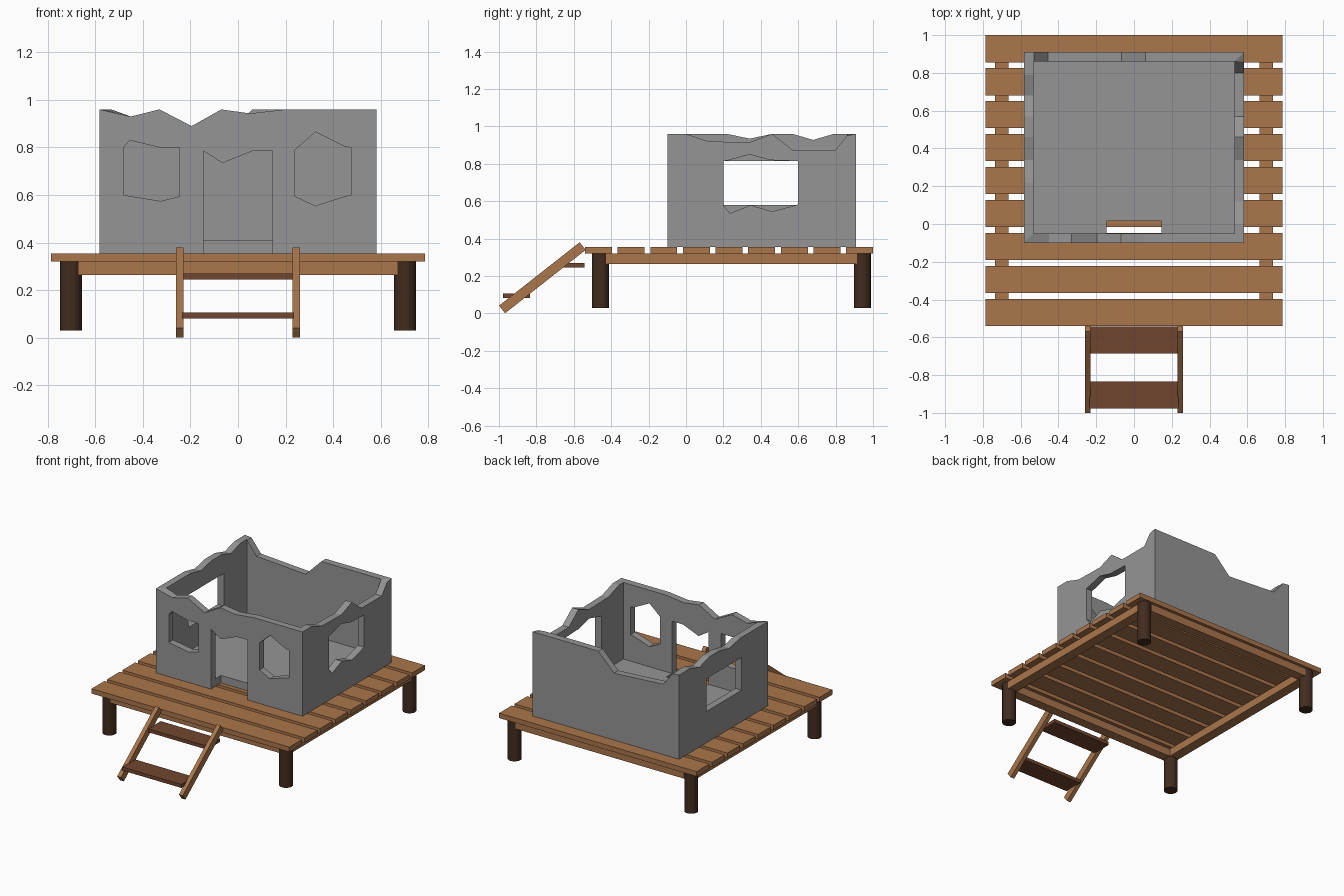
import bpy, bmesh, math
from mathutils import Matrix

cube = bpy.data.objects.get("Cube")
if cube:
    bpy.data.objects.remove(cube, do_unlink=True)


def material(name, rgb):
    m = bpy.data.materials.new(name)
    m.use_nodes = True
    m.diffuse_color = (*rgb, 1)
    m.node_tree.nodes["Principled BSDF"].inputs["Base Color"].default_value = (*rgb, 1)
    return m


STONE = material("grey_stone", (0.30, 0.30, 0.30))
PLANK = material("light_brown_wood", (0.40, 0.18, 0.07))
STEP = material("red_brown_wood", (0.165, 0.062, 0.029))
POST = material("dark_brown_wood", (0.055, 0.025, 0.013))


def finish(name, bm, mat):
    bmesh.ops.recalc_face_normals(bm, faces=bm.faces)
    me = bpy.data.meshes.new(name)
    bm.to_mesh(me)
    bm.free()
    ob = bpy.data.objects.new(name, me)
    bpy.context.collection.objects.link(ob)
    me.materials.append(mat)
    return ob


def box(name, x, y, z, mat, rot=0):
    """Box from (min, max) pairs, turned about its own x axis."""
    bm = bmesh.new()
    mid = [sum(r) / 2 for r in (x, y, z)]
    size = [r[1] - r[0] for r in (x, y, z)]
    turn = Matrix.Translation(mid) @ Matrix.Rotation(rot, 4, "X") @ Matrix.Diagonal((*size, 1))
    bmesh.ops.create_cube(bm, size=1, matrix=turn)
    return finish(name, bm, mat)


def prism(name, outer, inner, place, d0, d1, mat):
    """Solid between two matching outlines, at depths d0 and d1."""
    bm = bmesh.new()
    a = [bm.verts.new(place(u, d0, z)) for u, z in outer]
    b = [bm.verts.new(place(u, d1, z)) for u, z in inner]
    bm.faces.new(a)
    bm.faces.new(b[::-1])
    for i in range(len(a)):
        j = (i + 1) % len(a)
        bm.faces.new((a[i], b[i], b[j], a[j]))
    return finish(name, bm, mat)


def cut(ob, cutter):
    mod = ob.modifiers.new("opening", "BOOLEAN")
    mod.operation, mod.solver, mod.object = "DIFFERENCE", "EXACT", cutter
    bpy.context.view_layer.objects.active = ob
    bpy.ops.object.modifier_apply(modifier=mod.name)


# Deck: nine planks on a frame with four round posts
DECK = 0.355
for i in range(9):
    y = 1.0 - i * 0.1745
    box(f"deck_plank_{i + 1}", (-0.785, 0.785), (y - 0.144, y), (0.32, DECK), PLANK)
FRONT, BACK = -0.457, 0.943
for side, s in (("left", 1), ("right", -1)):
    box(f"{side}_deck_beam", sorted((s * 0.665, s * 0.737)), (FRONT, BACK), (0.265, 0.32), PLANK)
    for end, y in (("front", FRONT), ("back", BACK)):
        bm = bmesh.new()
        bmesh.ops.create_cone(bm, cap_ends=True, segments=16, radius1=0.046, radius2=0.046,
                              depth=0.29, matrix=Matrix.Translation((s * 0.702, y, 0.175)))
        finish(f"{end}_{side}_post", bm, POST)
for end, y in (("front", FRONT), ("back", BACK)):
    box(f"{end}_deck_beam", (-0.67, 0.67), (y - 0.035, y + 0.035), (0.265, 0.32), PLANK)

# Ladder: two sloping rails and two treads
slope = math.atan2(0.338, 0.43)
for side, x in (("left", 0.245), ("right", -0.245)):
    box(f"{side}_ladder_rail", (x - 0.015, x + 0.015), (-1.042, -0.494), (0.165, 0.217), PLANK, slope)
for name, y, z in (("upper", -0.685, 0.245), ("lower", -0.978, 0.082)):
    box(f"{name}_ladder_tread", (-0.235, 0.235), (y, y + 0.143), (z, z + 0.025), STEP)

# House: four mitred walls with broken tops
X, Y0, Y1, T = 0.5825, -0.10, 0.91, 0.05
TOP = 0.96
PLACES = {
    "front": lambda u, d, z: (u, Y0 + d, z),
    "back": lambda u, d, z: (u, Y1 - d, z),
    "left": lambda u, d, z: (X - d, u, z),
    "right": lambda u, d, z: (-X + d, u, z),
}
TOPS = {
    "front": [(-X, TOP), (-0.45, 0.93), (-0.33, TOP), (-0.195, 0.89), (-0.07, TOP),
              (0.05, 0.943), (0.2, TOP), (X, TOP)],
    "back": [(-X, TOP), (-0.53, 0.955), (-0.455, 0.86), (-0.065, 0.835), (0.06, TOP), (X, TOP)],
    "left": [(Y0, TOP), (0, TOP), (0.12, 0.92), (0.34, 0.915), (0.46, TOP), (0.57, 0.875),
             (0.8, 0.875), (0.86, 0.95), (Y1, TOP)],
    "right": [(Y0, TOP), (0.22, TOP), (0.34, 0.935), (0.46, TOP), (0.57, TOP),
              (0.68, 0.928), (0.79, TOP), (Y1, TOP)],
}
walls = {}
for side, top in TOPS.items():
    lo, hi = top[0][0], top[-1][0]
    outer = [(lo, DECK)] + top + [(hi, DECK)]
    inner = [(min(max(u, lo + T), hi - T), z) for u, z in outer]
    walls[side] = prism(f"{side}_wall", outer, inner, PLACES[side], 0, T, STONE)

# Floor slab
floor = box("house_floor", (-X + T, X - T), (Y0 + T, Y1 - T), (DECK, 0.41), STONE)

# Door and windows with broken edges
OPENINGS = [
    ("front", [(-0.48, 0.6), (-0.48, 0.8), (-0.455, 0.83), (-0.33, 0.8), (-0.245, 0.8),
               (-0.245, 0.595), (-0.325, 0.575)]),
    ("front", [(0.24, 0.595), (0.24, 0.79), (0.325, 0.865), (0.45, 0.803), (0.475, 0.8),
               (0.475, 0.6), (0.45, 0.595), (0.325, 0.555)]),
    ("left", [(0.2, 0.58), (0.2, 0.815), (0.23, 0.82), (0.34, 0.85), (0.45, 0.82), (0.6, 0.815),
              (0.6, 0.583), (0.46, 0.545), (0.345, 0.58), (0.235, 0.535)]),
    ("right", [(0.2, 0.58), (0.2, 0.815), (0.6, 0.815), (0.6, 0.58)]),
    ("front", [(-0.145, 0.3), (-0.145, 0.785), (-0.065, 0.735), (0.06, 0.785),
               (0.145, 0.785), (0.145, 0.3)]),
]
for side, shape in OPENINGS:
    cutter = prism("opening_cutter", shape, shape, PLACES[side], -0.05, 0.115, STONE)
    cut(walls[side], cutter)
    if shape[0][1] < DECK:  # the doorway also notches the floor
        cut(floor, cutter)
    bpy.data.objects.remove(cutter, do_unlink=True)
